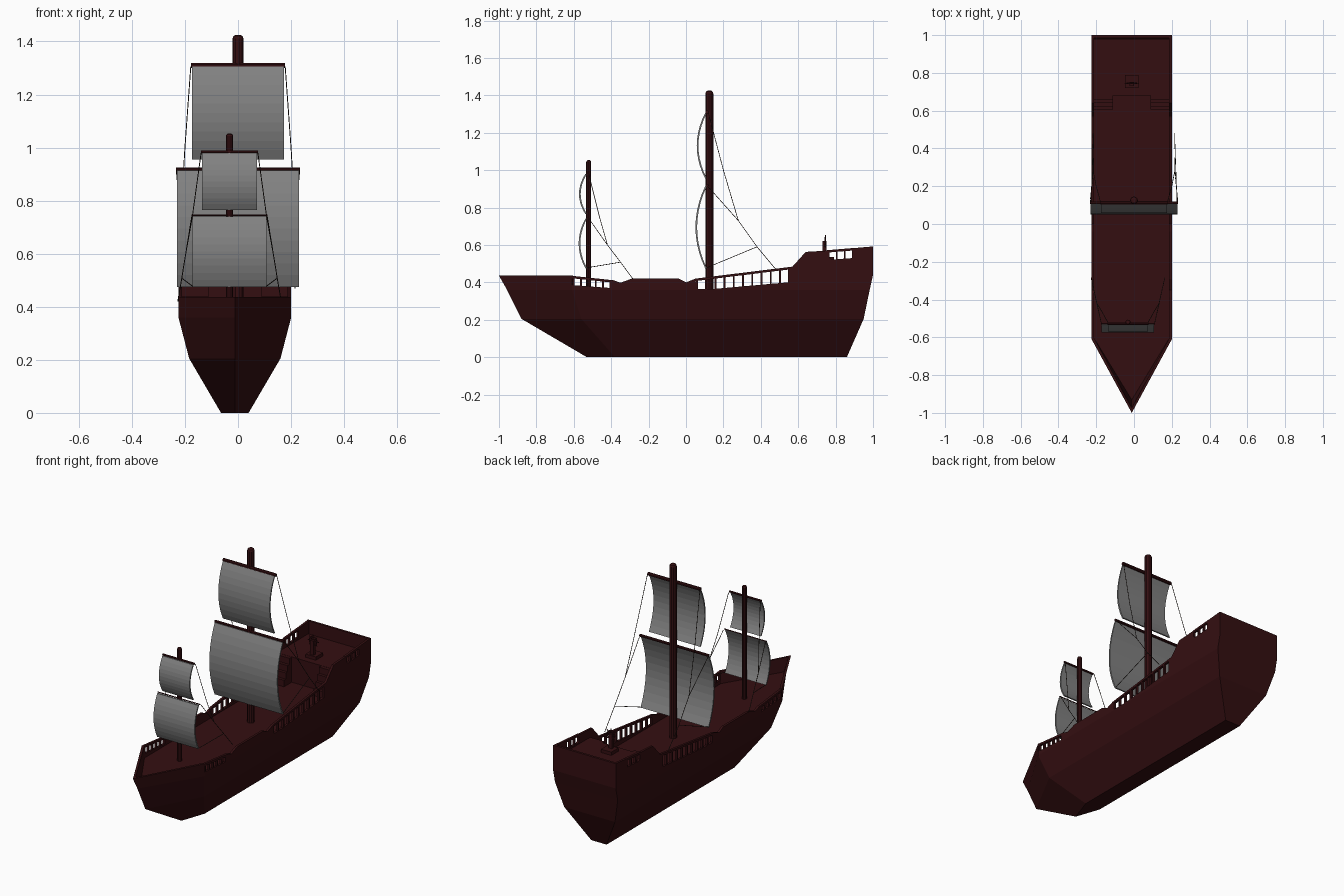
import bpy, bmesh, math
from mathutils import Vector

if "Cube" in bpy.data.objects:
    bpy.data.objects.remove(bpy.data.objects["Cube"])

CX = -0.012          # hull centre line
DECK = 0.36          # main deck height
W = 0.2125           # hull half width


def material(name, rgb):
    m = bpy.data.materials.new(name)
    m.diffuse_color = (*rgb, 1)
    m.use_nodes = True
    m.node_tree.nodes["Principled BSDF"].inputs["Base Color"].default_value = m.diffuse_color
    return m


WOOD = material("dark_red_wood", (0.034, 0.0045, 0.0055))
SAIL = material("grey_canvas", (0.22, 0.22, 0.22))
ROPE = material("dark_rope", (0.03, 0.02, 0.015))


def finish(name, bm, mat):
    bmesh.ops.recalc_face_normals(bm, faces=bm.faces)
    me = bpy.data.meshes.new(name)
    bm.to_mesh(me)
    bm.free()
    me.materials.append(mat)
    ob = bpy.data.objects.new(name, me)
    bpy.context.collection.objects.link(ob)
    return ob


def loft(name, rings, mat=WOOD):
    """Solid skinned through rings of equal point count."""
    bm = bmesh.new()
    vs = [[bm.verts.new(p) for p in r] for r in rings]
    n = len(vs[0])
    for a, b in zip(vs, vs[1:]):
        for i in range(n):
            j = (i + 1) % n
            bm.faces.new((a[i], a[j], b[j], b[i]))
    bm.faces.new(vs[0])
    bm.faces.new(vs[-1])
    return finish(name, bm, mat)


def box(name, x0, x1, y0, y1, z0, z1):
    return loft(name, [[(x0, y0, z), (x1, y0, z), (x1, y1, z), (x0, y1, z)] for z in (z0, z1)])


def rod(name, a, b, r, mat=WOOD, sides=8, cap=0.0):
    """Round bar from a to b, with an optional rounded end."""
    a, b = Vector(a), Vector(b)
    d = (b - a).normalized()
    u = d.orthogonal().normalized()
    v = d.cross(u)
    stations = [(a, r), (b - d * cap, r)]
    if cap:
        stations += [(b - d * cap * 0.35, r * 0.85), (b, r * 0.45)]
    rings = []
    for c, s in stations:
        angles = [2 * math.pi * (i + 0.5) / sides for i in range(sides)]
        rings.append([c + s * (u * math.cos(t) + v * math.sin(t)) for t in angles])
    return loft(name, rings, mat)


# Hull below the deck: half width, bow tip, shoulder and stern at each level
levels = [(0, .052, -.53, -.38, .86), (.205, .172, -.88, -.56, .95), (DECK, W, -.957, -.61, .982)]
loft("hull", [[(CX, t, z), (CX + w, s, z), (CX + w, e, z), (CX - w, e, z), (CX - w, s, z)]
              for z, w, t, s, e in levels])

# Side bulwarks, cut down where the railings stand
outline = [(-.61, DECK), (-.61, .385), (-.405, .37), (-.405, .412), (-.39, .412), (-.35, .398),
           (-.29, .42), (-.04, .42), (0, .40), (.05, .42), (.058, .365), (.15, .365), (.545, .40),
           (.545, .478), (.57, .485), (.64, .563), (.762, .57), (.762, .535), (.78, .522),
           (.895, .53), (.895, .583), (1.0, .592), (1.0, .44), (.982, DECK)]
# Railings: y start, y end, top at each end, bottom, posts
rails = [(-.61, -.395, .435, .412, .37, 6), (.05, .56, .42, .483, .36, 11), (.755, .90, .572, .584, .515, 4)]
T = 0.014
for side, sgn in (("left", -1), ("right", 1)):
    xo, xi = CX + sgn * W, CX + sgn * (W - T)
    loft(side + "_bulwark", [[(x, y, z) for y, z in outline] for x in (xo, xi)])
    for k, (ya, yb, za, zb, low, n) in enumerate(rails):
        loft(f"{side}_rail_{k}", [[(x, y, z - .013), (x, y, z), (x2, y, z), (x2, y, z - .013)]
                                  for y, z in ((ya, za), (yb, zb)) for x, x2 in [(xo, xi)]])
        for i in range(n):
            f = i / (n - 1)
            y = ya + .008 + (yb - ya - .016) * f
            box(f"{side}_rail_post_{k}_{i}", min(xo, xi), max(xo, xi), y - .005, y + .005,
                low, za + (zb - za) * f - .006)
    # Bow planking, flaring from the deck up to the tip
    loft(side + "_bow_bulwark", [[(CX, t, z), (xo, -.61, z), (xi, -.605, z), (CX, t + .026, z)]
                                 for z, t in ((DECK, -.957), (.436, -1.0))])
    # Stairs up to the stern deck
    for i in range(4):
        xa, xb = sorted((CX + sgn * .1, CX + sgn * (W - T)))
        box(f"{side}_stair_{i}", xa, xb, .605 + i * .018, .685, DECK, .40 + i * .038)

# Stern deck and transom
box("stern_deck", CX - W + T, CX + W - T, .68, .98, DECK, .515)
loft("transom", [[(CX - W, e, z), (CX + W, e, z), (CX + W, e - T, z), (CX - W, e - T, z)]
                 for z, e in ((DECK, .982), (.44, 1.0), (.592, 1.0))])

# Steering wheel on its stand
box("wheel_base", CX - .035, CX + .035, .72, .79, .515, .535)
box("wheel_stand", CX - .012, CX + .012, .73, .752, .535, .622)
bpy.ops.mesh.primitive_torus_add(location=(CX, .745, .615), rotation=(math.pi / 2, 0, 0), major_radius=.025,
                                 minor_radius=.004, major_segments=14, minor_segments=6)
bpy.context.object.name = "wheel_rim"
bpy.context.object.data.materials.append(WOOD)
for i in range(4):
    t = i * math.pi / 4
    d = Vector((math.cos(t), 0, math.sin(t))) * .038
    c = Vector((CX, .745, .615))
    rod(f"wheel_spoke_{i}", c - d, c + d, .0025, sides=5)


def sail(name, cx, w, y, top, bottom, belly, n=10):
    """Canvas curved forward between its top and bottom edges."""
    prof = []
    for off in (0, .009):
        row = []
        for i in range(n + 1):
            f = i / n
            row.append((y - belly * (1 - (2 * f - 1) ** 2) + off, top + (bottom - top) * f))
        prof += row if off == 0 else row[::-1]
    loft(name, [[(cx + s * w, a, z) for a, z in prof] for s in (-1, 1)], SAIL)


# Masts, yards and sails: x, y, mast radius, top, then (yard half width, yard z, sail bottom, belly, yard radius)
masts = {
    "main": (0, .125, .021, 1.425, [(.178, 1.31, .955, .045, .010), (.234, .918, .475, .052, .008)]),
    "fore": (-.032, -.52, .0135, 1.053, [(.108, .984, .765, .034, .006), (.143, .745, .475, .036, .003)]),
}
for name, (x, y, r, top, yards) in masts.items():
    rod(name + "_mast", (x, y, DECK - .01), (x, y, top), r, sides=10, cap=r * .7)
    for i, (w, z, low, belly, yr) in enumerate(yards):
        yy = y - r * .6
        rod(f"{name}_yard_{i}", (x - w, yy, z), (x + w, yy, z), yr)
        sail(f"{name}_sail_{i}", x, w - .004, yy - .010, z - .004, low, belly)

# Rigging: half-width, y, z along each line, mirrored about its mast
rigging = {
    "main": [[(.178, .12, 1.305), (.20, .20, 1.0), (.216, .28, .73)],
             [(.232, .12, .91), (.216, .28, .73), (.218, .38, .59), (.215, .48, .47)],
             [(.228, .11, .478), (.218, .38, .59)]],
    "fore": [[(.107, -.52, .98), (.14, -.46, .74), (.165, -.42, .6)],
             [(.142, -.52, .742), (.165, -.42, .6), (.18, -.35, .508), (.195, -.285, .42)],
             [(.14, -.53, .478), (.18, -.35, .508)]],
}
for name, lines in rigging.items():
    for sgn in (-1, 1):
        for k, line in enumerate(lines):
            pts = [(masts[name][0] + sgn * w, y, z) for w, y, z in line]
            for i, (a, b) in enumerate(zip(pts, pts[1:])):
                rod(f"{name}_rope_{sgn}_{k}_{i}", a, b, .0018, ROPE, 5)
